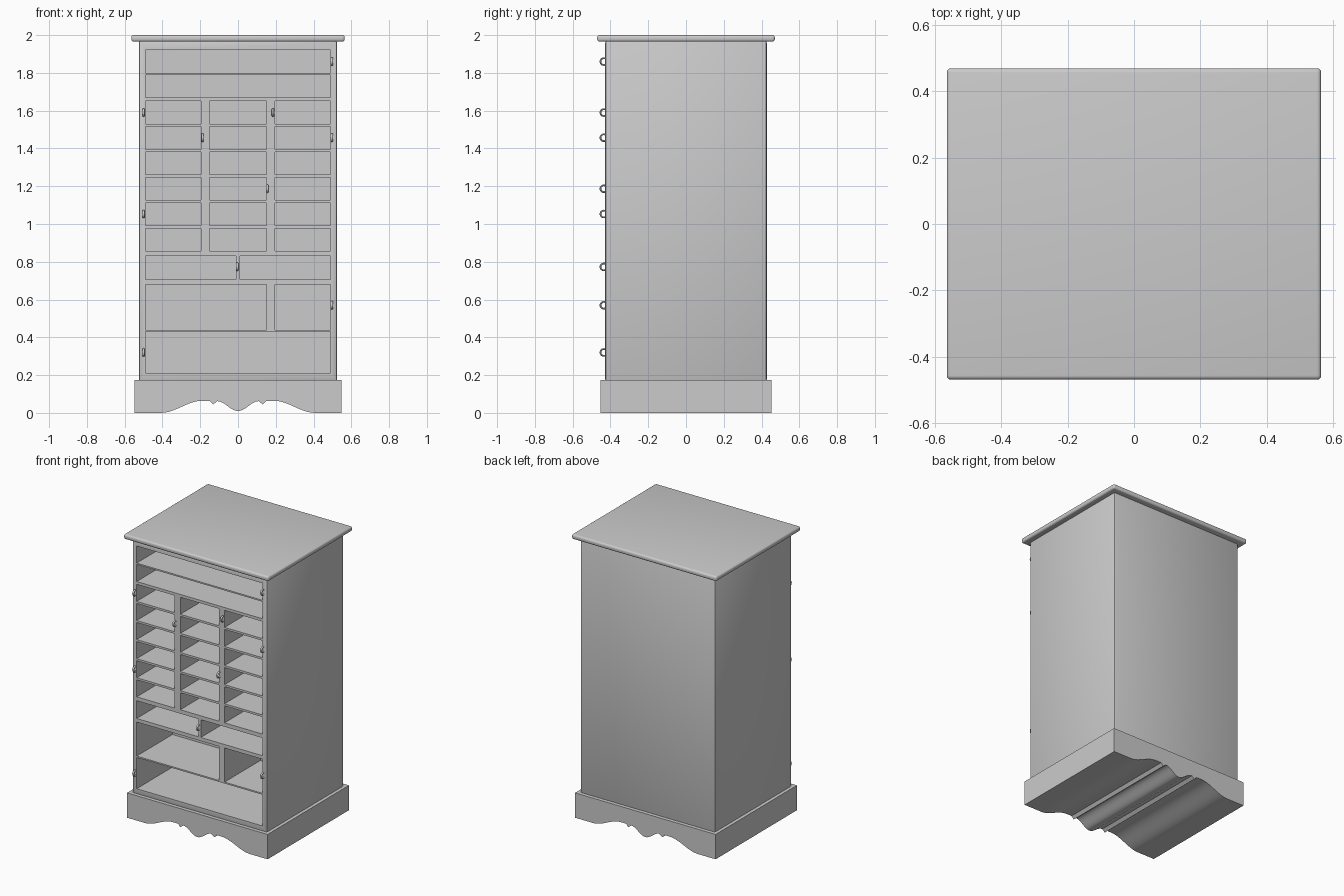
import bpy, bmesh, math

if "Cube" in bpy.data.objects:
    bpy.data.objects.remove(bpy.data.objects["Cube"])


def box(name, x, y, z, bevel=0.0, segs=2):
    bpy.ops.mesh.primitive_cube_add(size=1)
    ob = bpy.context.object
    ob.name = name
    ob.location = [(a[0] + a[1]) / 2 for a in (x, y, z)]
    ob.scale = [a[1] - a[0] for a in (x, y, z)]
    bpy.ops.object.transform_apply(location=True, rotation=False, scale=True)
    if bevel:
        m = ob.modifiers.new("bevel", 'BEVEL')
        m.width, m.segments = bevel, segs
        bpy.ops.object.modifier_apply(modifier=m.name)
    return ob


def smooth(ob, angle=40):
    bpy.ops.object.select_all(action='DESELECT')
    ob.select_set(True)
    bpy.context.view_layer.objects.active = ob
    bpy.ops.object.shade_smooth_by_angle(angle=math.radians(angle))


# compartments: bottom, top, column spans
FULL = [(-0.49, 0.49)]
THIRDS = [(-0.49, -0.195), (-0.15, 0.15), (0.195, 0.49)]
rows = [(1.80, 1.92, FULL), (1.67, 1.79, FULL)]
rows += [(1.53 - 0.1345 * i, 1.65 - 0.1345 * i, THIRDS) for i in range(6)]
rows += [(0.705, 0.83, [(-0.49, -0.01), (0.01, 0.49)]),
         (0.44, 0.68, [(-0.49, 0.15), (0.195, 0.49)]),
         (0.21, 0.43, FULL)]

bm = bmesh.new()
for lo, hi, spans in rows:
    for a, b in spans:
        for v in bmesh.ops.create_cube(bm, size=1)["verts"]:
            v.co.x = (a + b) / 2 + v.co.x * (b - a)
            v.co.y = -0.03 if v.co.y > 0 else -0.6
            v.co.z = (lo + hi) / 2 + v.co.z * (hi - lo)
me = bpy.data.meshes.new("compartment_cutter")
bm.to_mesh(me)
bm.free()
cutter = bpy.data.objects.new("compartment_cutter", me)
cutter.hide_render = True
bpy.context.collection.objects.link(cutter)

# cabinet body with the compartments cut in
body = box("cabinet_body", (-0.525, 0.525), (-0.428, 0.428), (0.165, 1.97), 0.012)
cut = body.modifiers.new("compartments", 'BOOLEAN')
cut.operation, cut.solver, cut.object = 'DIFFERENCE', 'EXACT', cutter
bpy.ops.object.modifier_apply(modifier=cut.name)
bpy.data.objects.remove(cutter)
smooth(body)

# top board with a rounded edge
smooth(box("top_board", (-0.565, 0.565), (-0.47, 0.47), (1.965, 2.0), 0.013, 4))

# plinth: scalloped profile extruded through the depth
half = []
for i in range(11):
    t = i / 10
    half.append((0.11 * t, 0.01 + 0.052 * (1 - math.cos(math.pi * t)) / 2))
half.append((0.132, 0.044))
for i in range(13):
    t = i / 12
    half.append((0.15 + 0.26 * t, 0.064 * math.cos(max(0, t - 0.15) / 0.85 * math.pi) / 2 + 0.032))
half += [(0.548, 0.0), (0.548, 0.175)]
outline = half + [(-x, z) for x, z in reversed(half[1:])]
bm = bmesh.new()
face = bm.faces.new([bm.verts.new((x, -0.453, z)) for x, z in outline])
ext = bmesh.ops.extrude_face_region(bm, geom=[face])["geom"]
for v in ext:
    if isinstance(v, bmesh.types.BMVert):
        v.co.y = 0.453
bmesh.ops.recalc_face_normals(bm, faces=bm.faces)
me = bpy.data.meshes.new("scalloped_plinth")
bm.to_mesh(me)
bm.free()
plinth = bpy.data.objects.new("scalloped_plinth", me)
bpy.context.collection.objects.link(plinth)
smooth(plinth, 30)

# small upright pull rings on the frame
for x, z in [(0.497, 1.86), (-0.5, 1.59), (0.185, 1.59), (-0.188, 1.457), (0.497, 1.457),
             (0.155, 1.187), (-0.5, 1.053), (-0.004, 0.773), (0.497, 0.57), (-0.5, 0.32)]:
    bpy.ops.mesh.primitive_torus_add(location=(x, -0.435, z), rotation=(0, math.pi / 2, 0),
                                     major_radius=0.018, minor_radius=0.0045,
                                     major_segments=24, minor_segments=10)
    ring = bpy.context.object
    ring.name = "pull_ring"
    ring.scale.z = 1.5
    smooth(ring)
